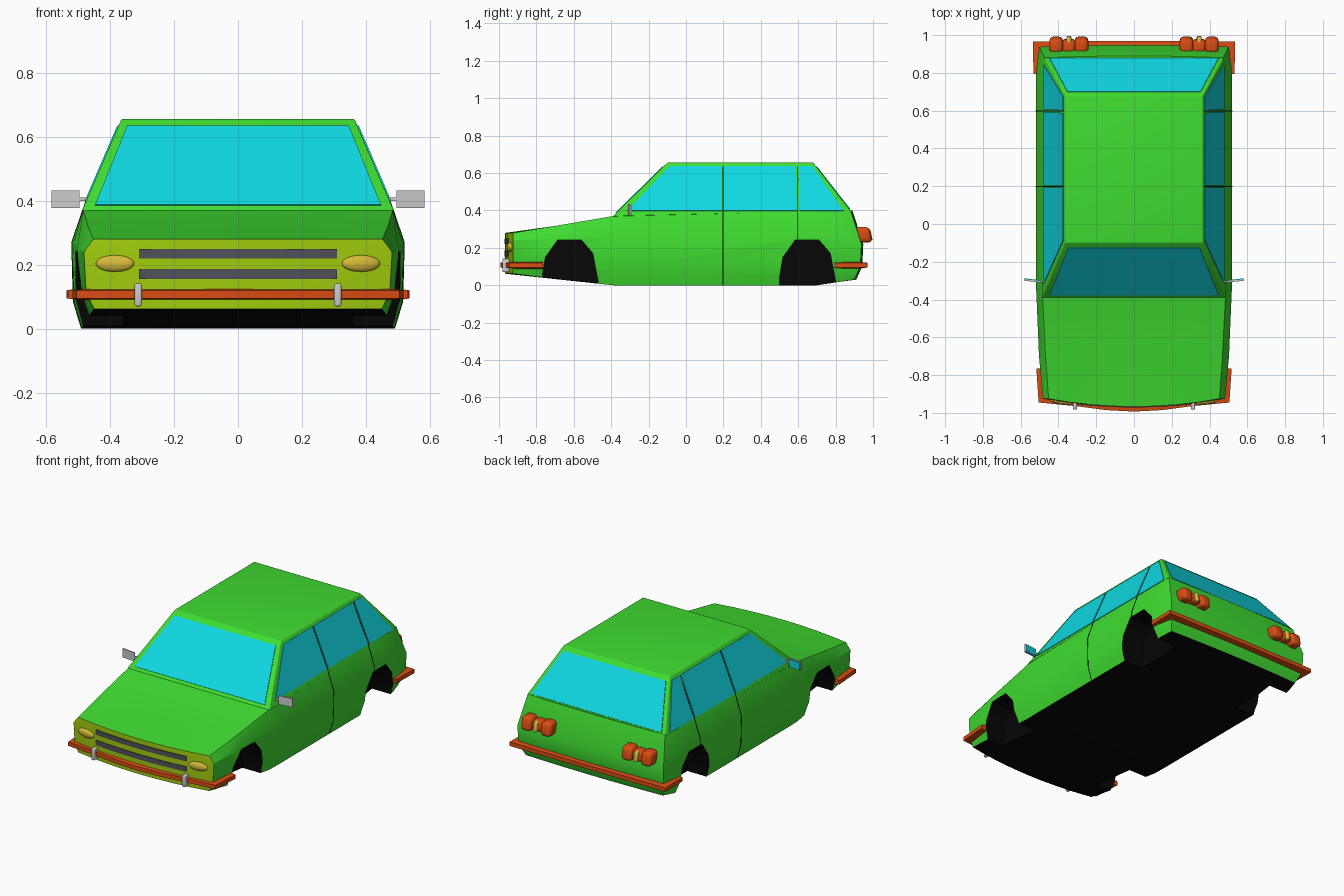
import bpy, bmesh, math
from mathutils import Vector

if "Cube" in bpy.data.objects:
    bpy.data.objects.remove(bpy.data.objects["Cube"])


def mat(name, rgb):
    m = bpy.data.materials.new(name)
    m.diffuse_color = (*rgb, 1)
    m.use_nodes = True
    m.node_tree.nodes["Principled BSDF"].inputs["Base Color"].default_value = m.diffuse_color
    return m


GREEN = mat("green paint", (0.05, 0.72, 0.03))
CYAN = mat("cyan glass", (0.005, 0.69, 0.76))
LIME = mat("lime panel", (0.35, 0.60, 0.004))
ORANGE = mat("orange trim", (0.69, 0.073, 0.006))
YELLOW = mat("yellow lamp", (0.69, 0.50, 0.04))
GREY = mat("dark grey", (0.085, 0.08, 0.10))
SILVER = mat("silver", (0.60, 0.60, 0.60))
BLACK = mat("black", (0.002, 0.002, 0.002))


def finish(name, bm, mats, smooth=None, bevel=0):
    bmesh.ops.recalc_face_normals(bm, faces=bm.faces)
    me = bpy.data.meshes.new(name)
    bm.to_mesh(me)
    bm.free()
    for m in mats:
        me.materials.append(m)
    ob = bpy.data.objects.new(name, me)
    bpy.context.collection.objects.link(ob)
    bpy.ops.object.select_all(action='DESELECT')
    bpy.context.view_layer.objects.active = ob
    ob.select_set(True)
    if bevel:
        b = ob.modifiers.new("bevel", 'BEVEL')
        b.width, b.segments = bevel, 3
        bpy.ops.object.modifier_apply(modifier="bevel")
    if smooth:
        bpy.ops.object.shade_smooth_by_angle(angle=math.radians(smooth))
    return ob


def prism(bm, pts, offset, index=0):
    """Closed solid: a polygon swept along an offset vector."""
    a = [bm.verts.new(p) for p in pts]
    b = [bm.verts.new(Vector(p) + Vector(offset)) for p in pts]
    n = len(a)
    faces = [bm.faces.new(a[::-1]), bm.faces.new(b)]
    faces += [bm.faces.new((a[i], a[(i + 1) % n], b[(i + 1) % n], b[i])) for i in range(n)]
    for f in faces:
        f.material_index = index


def box(bm, lo, hi):
    (x0, y0, z0), (x1, y1, z1) = lo, hi
    prism(bm, [(x0, y0, z0), (x1, y0, z0), (x1, y1, z0), (x0, y1, z0)], (0, 0, z1 - z0))


def glass(name, pts, out):
    """Thin pane on a body plane, pushed slightly outwards."""
    p = [Vector(q) for q in pts]
    n = (p[1] - p[0]).cross(p[2] - p[0]).normalized()
    if n.dot(Vector(out)) < 0:
        n = -n
    bm = bmesh.new()
    prism(bm, [q - n * 0.003 for q in p], n * 0.007)
    finish(name, bm, [CYAN])


# Lower body: each station is four (half width, height, y) levels, sill to belt
def station(y, *xz):
    return [(x, z, y) for x, z in xz]


FULL = ((0.49, 0), (0.515, 0.085), (0.52, 0.27), (0.477, 0.395))
stations = [
    station(-0.925, (0.45, 0.062), (0.475, 0.115), (0.482, 0.24), (0.452, 0.28)),
    station(-0.70, (0.472, 0.033), (0.495, 0.10), (0.503, 0.25), (0.468, 0.317)),
    station(-0.39, (0.488, 0), (0.512, 0.085), (0.516, 0.265), (0.484, 0.37)),
    station(-0.30, *FULL), station(0.70, *FULL),
    station(0.82, (0.488, 0.018), (0.513, 0.09), (0.517, 0.27), (0.477, 0.397)),
    [(0.47, 0.03, 0.90), (0.498, 0.10, 0.932), (0.502, 0.22, 0.938), (0.472, 0.40, 0.88)],
]
bows = [-0.042, 0, 0, 0, 0, 0, 0.01]
FR = [i / 4 for i in range(-4, 5)]


def point(s, level, f):
    x, z, y = stations[s][level]
    return (x * f, y + bows[s] * (1 - f * f), z)


bm = bmesh.new()


def grid(rows, index):
    vs = [[bm.verts.new(p) for p in r] for r in rows]
    for r0, r1 in zip(vs, vs[1:]):
        for i in range(len(r0) - 1):
            bm.faces.new((r0[i], r0[i + 1], r1[i + 1], r1[i])).material_index = index


N = range(len(stations))
grid([[point(s, 0, f) for f in FR] for s in N], 2)
grid([[point(s, 3, f) for f in FR] for s in N], 0)
for side in (-1, 1):
    grid([[point(s, l, side) for l in range(4)] for s in N], 0)
grid([[point(0, l, f) for f in FR] for l in range(4)], 1)
grid([[point(N[-1], l, f) for f in FR] for l in range(4)], 0)
bmesh.ops.remove_doubles(bm, verts=bm.verts, dist=0.0005)
body = finish("lower_body", bm, [GREEN, LIME, BLACK])

# Wheel arches cut into the body, leaving black wells
ARCH = [(-0.15, -0.1), (-0.15, 0.04), (-0.132, 0.15), (-0.065, 0.243), (0.06, 0.243),
        (0.122, 0.17), (0.15, 0.02), (0.15, -0.1)]
bm = bmesh.new()
for yc in (-0.62, 0.65):
    for s in (-1, 1):
        prism(bm, [(s * 0.36, yc + y, z) for y, z in ARCH], (s * 0.3, 0, 0), 2)
cutter = finish("arch_cutter", bm, [GREEN, LIME, BLACK])
cutter.hide_render = True
mod = body.modifiers.new("arches", 'BOOLEAN')
mod.operation, mod.solver, mod.object = 'DIFFERENCE', 'EXACT', cutter
bpy.ops.object.select_all(action='DESELECT')
bpy.context.view_layer.objects.active = body
body.select_set(True)
bpy.ops.object.modifier_apply(modifier="arches")
bpy.ops.object.shade_smooth_by_angle(angle=math.radians(32))
bpy.data.objects.remove(cutter)


# Cabin planes
def side_x(z):
    return 0.477 - 0.431 * (z - 0.395)


def front_y(z):
    return -0.39 + (z - 0.37) * 1.0175


def rear_y(z):
    return 0.88 - (z - 0.40) * 0.784


T = 0.656
bm = bmesh.new()
lo = [bm.verts.new((s * side_x(z), y, z)) for s, y, z in
      ((-1, front_y(0.368), 0.368), (1, front_y(0.368), 0.368), (1, 0.882, 0.396), (-1, 0.882, 0.396))]
hi = [bm.verts.new((s * side_x(T), y, T)) for s, y in
      ((-1, front_y(T)), (1, front_y(T)), (1, rear_y(T)), (-1, rear_y(T)))]
bm.faces.new(lo[::-1])
bm.faces.new(hi)
for i in range(4):
    bm.faces.new((lo[i], lo[(i + 1) % 4], hi[(i + 1) % 4], hi[i]))
finish("cabin", bm, [GREEN], 30, 0.005)

# Windows
glass("windscreen", [(x, front_y(z), z) for x, z in
      ((-0.447, 0.385), (0.447, 0.385), (0.347, 0.632), (-0.347, 0.632))], (0, -1, 1))
glass("rear_window", [(x, rear_y(z), z) for x, z in
      ((-0.447, 0.405), (0.447, 0.405), (0.352, 0.632), (-0.352, 0.632))], (0, 1, 1))
PANES = {
    "front_door_window": ((-0.315, 0.398), (0.192, 0.398), (0.192, 0.635), (-0.088, 0.635)),
    "rear_door_window": ((0.204, 0.398), (0.594, 0.398), (0.588, 0.635), (0.204, 0.635)),
    "quarter_window": ((0.607, 0.398), (0.842, 0.398), (0.676, 0.635), (0.601, 0.635)),
}
for s in (-1, 1):
    for name, pane in PANES.items():
        glass(name, [(s * side_x(z), y, z) for y, z in pane], (s, 0, 0))

# Door seams
bm = bmesh.new()
for y, line in ((0.198, ((0.49, 0.002), (0.515, 0.085), (0.52, 0.27), (0.477, 0.396), (0.374, 0.635))),
                (0.598, ((0.519, 0.24), (0.52, 0.27), (0.477, 0.396), (0.374, 0.635)))):
    for s in (-1, 1):
        for (xa, za), (xb, zb) in zip(line, line[1:]):
            prism(bm, [(s * (xa - 0.002), y + d, za) if k == 0 else (s * (xb - 0.002), y + d, zb)
                       for k, d in ((0, -0.002), (0, 0.002), (1, 0.002), (1, -0.002))], (s * 0.0035, 0, 0))
finish("door_seams", bm, [BLACK])


# Bumpers: right-half outer and inner paths, mirrored to one bar
def bumper(name, outer, inner):
    def full(h):
        return h + [(-x, y) for x, y in h[::-1] if x > 0]
    o, n = full(outer), full(inner)
    bm = bmesh.new()
    rings = [[bm.verts.new((*p, z)) for p, z in ((a, 0.095), (a, 0.12), (b, 0.126), (b, 0.088))]
             for a, b in zip(o, n)]
    for r, q in zip(rings, rings[1:]):
        for i in range(4):
            bm.faces.new((r[i], r[(i + 1) % 4], q[(i + 1) % 4], q[i]))
    bm.faces.new(rings[0])
    bm.faces.new(rings[-1])
    finish(name, bm, [ORANGE], 40)


bumper("front_bumper",
       [(0.517, -0.765), (0.505, -0.945), (0.30, -0.965), (0.15, -0.985), (0, -0.993)],
       [(0.485, -0.765), (0.465, -0.91), (0.30, -0.93), (0.15, -0.945), (0, -0.95)])
bumper("rear_bumper", [(0.532, 0.795), (0.536, 0.967), (0, 0.97)],
       [(0.495, 0.795), (0.49, 0.92), (0, 0.925)])

# Bumper overriders
for s in (-1, 1):
    bm = bmesh.new()
    box(bm, (s * 0.312 - 0.011, -0.982, 0.07), (s * 0.312 + 0.011, -0.935, 0.142))
    finish("overrider", bm, [SILVER], 40, 0.006)

# Grille bars following the bowed front panel
bm = bmesh.new()
xs = [0.31 * i / 6 for i in range(-6, 7)]


def nose_y(x):
    return -0.925 - 0.042 * (1 - (x / 0.48) ** 2)


for z0, z1 in ((0.155, 0.186), (0.22, 0.25)):
    for a, b in zip(xs, xs[1:]):
        prism(bm, [(a, nose_y(a) + 0.003, z0), (b, nose_y(b) + 0.003, z0),
                   (b, nose_y(b) + 0.003, z1), (a, nose_y(a) + 0.003, z1)], (0, -0.007, 0))
finish("grille_bars", bm, [GREY])


# Headlights
for s in (-1, 1):
    bm = bmesh.new()
    bmesh.ops.create_uvsphere(bm, u_segments=24, v_segments=12, radius=1)
    for v in bm.verts:
        x = s * 0.385 + v.co.x * 0.06
        v.co = (x, nose_y(x) + v.co.y * 0.016, 0.204 + v.co.z * 0.026)
    finish("headlight", bm, [YELLOW], 60)

# Tail lights: three rounded orange lobes and a yellow centre lamp, leaning with the tail
for s in (-1, 1):
    for name, x, w, h, y1, m in (("tail_light_inner", 0.278, 0.036, 0.042, 0.988, ORANGE),
                                 ("tail_light_middle", 0.345, 0.036, 0.033, 0.978, ORANGE),
                                 ("tail_light_outer", 0.412, 0.036, 0.042, 0.988, ORANGE),
                                 ("tail_light_lamp", 0.345, 0.013, 0.03, 0.992, YELLOW)):
        bm = bmesh.new()
        box(bm, (s * x - w, 0.91, 0.27 - h), (s * x + w, y1, 0.27 + h))
        for v in bm.verts:
            v.co.y -= (v.co.z - 0.27) * 0.2
        finish(name, bm, [m], 60, min(w, h) * 0.6)

# Door mirrors with glass on the rear side
for s in (-1, 1):
    bm = bmesh.new()
    prism(bm, [(s * 0.495, -0.302, 0.378), (s * 0.583, -0.292, 0.378),
               (s * 0.583, -0.292, 0.432), (s * 0.495, -0.302, 0.432)], (0, -0.008, 0))
    box(bm, (min(s * 0.455, s * 0.50), -0.309, 0.4), (max(s * 0.455, s * 0.50), -0.303, 0.411))
    finish("mirror", bm, [SILVER])
    glass("mirror_glass", [(s * 0.499, -0.301, 0.382), (s * 0.579, -0.292, 0.382),
                           (s * 0.579, -0.292, 0.428), (s * 0.499, -0.301, 0.428)], (0, 1, 0))
